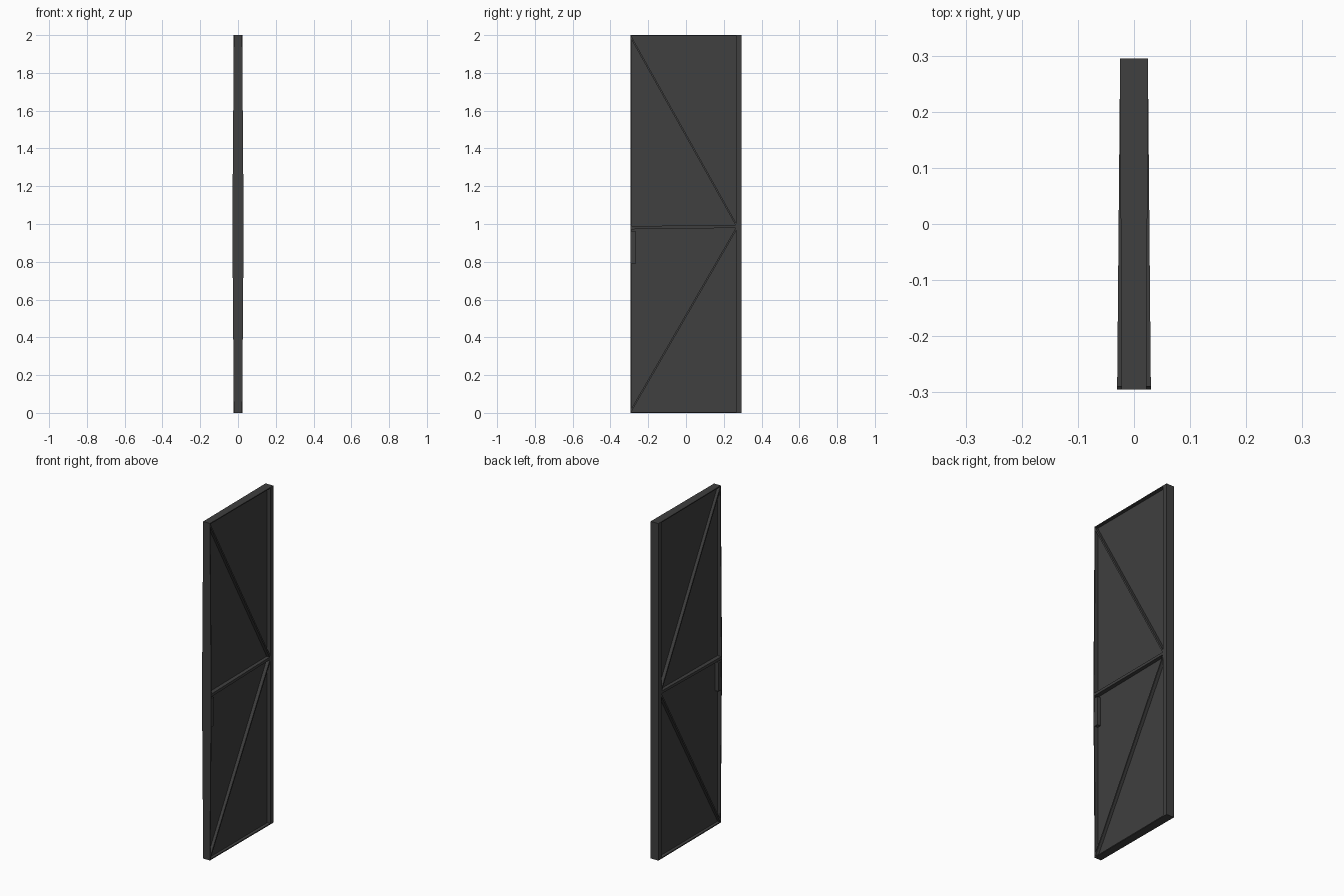
import bpy
import bmesh

cube = bpy.data.objects.get("Cube")
if cube:
    bpy.data.objects.remove(cube, do_unlink=True)

# One dark metal colour
steel = bpy.data.materials.new("dark_grey_metal")
steel.use_nodes = True
colour = (0.05, 0.05, 0.05, 1)
steel.diffuse_color = colour
shader = steel.node_tree.nodes["Principled BSDF"]
shader.inputs["Base Color"].default_value = colour
shader.inputs["Roughness"].default_value = 0.8

FREE, HINGE, TOP = -0.295, 0.295, 2.0   # outer edges of the leaf
STILE = 0.267                           # inner edge of the hinge stile
RIM = 0.006                             # width of the thin edging
MID = 0.985                             # height of the cross bar
THIN, DEEP, BULGE = 0.022, 0.025, 0.03  # half depths


def slab(name, outline):
    """Solid symmetric about x = 0 from (y, z, half depth) corners."""
    bm = bmesh.new()
    near = [bm.verts.new((h, y, z)) for y, z, h in outline]
    far = [bm.verts.new((-h, y, z)) for y, z, h in outline]
    bm.faces.new(near)
    bm.faces.new(far[::-1])
    n = len(outline)
    for i in range(n):
        j = (i + 1) % n
        bm.faces.new((near[i], far[i], far[j], near[j]))
    bmesh.ops.recalc_face_normals(bm, faces=bm.faces)
    mesh = bpy.data.meshes.new(name)
    bm.to_mesh(mesh)
    bm.free()
    mesh.materials.append(steel)
    obj = bpy.data.objects.new(name, mesh)
    bpy.context.collection.objects.link(obj)
    return obj


def rect(name, y0, y1, z0, z1, h0, h1):
    """Box whose half depth runs from h0 at y0 to h1 at y1."""
    return slab(name, [(y0, z0, h0), (y1, z0, h1), (y1, z1, h1), (y0, z1, h0)])


# Recessed sheet and hinge stile
rect("panel", FREE + RIM, STILE, RIM, TOP - RIM, 0.005, 0.005)
rect("hinge_stile", STILE, HINGE, 0, TOP, DEEP, DEEP)

# Thin top and bottom edging
for name, z in (("bottom_rail", 0), ("top_rail", TOP - RIM)):
    rect(name, FREE + RIM, STILE, z, z + RIM, THIN, DEEP)

# Lower and upper halves of the free edge, deepest at mid height
for name, end in (("lower_free_edge", 0), ("upper_free_edge", TOP)):
    slab(name, [(FREE, end, THIN), (FREE + RIM, end, THIN),
                (FREE + RIM, MID, BULGE), (FREE, MID, BULGE)])

# Slightly sloping cross bar
slab("cross_bar", [(FREE + RIM, MID - 0.013, BULGE), (STILE, MID - 0.006, DEEP),
                   (STILE, MID + 0.010, DEEP), (FREE + RIM, MID + 0.004, BULGE)])

# Diagonal braces from the free corners to the middle of the hinge stile
for name, end, side in (("lower_brace", RIM, -1), ("upper_brace", TOP - RIM, 1)):
    slab(name, [(FREE + RIM, end, THIN), (FREE + RIM, end - side * 0.018, THIN),
                (STILE, MID, DEEP), (STILE, MID + side * 0.018, DEEP)])

# Lock box beside the free edge
rect("lock_box", FREE + RIM, -0.265, 0.79, 0.96, 0.027, 0.027)
